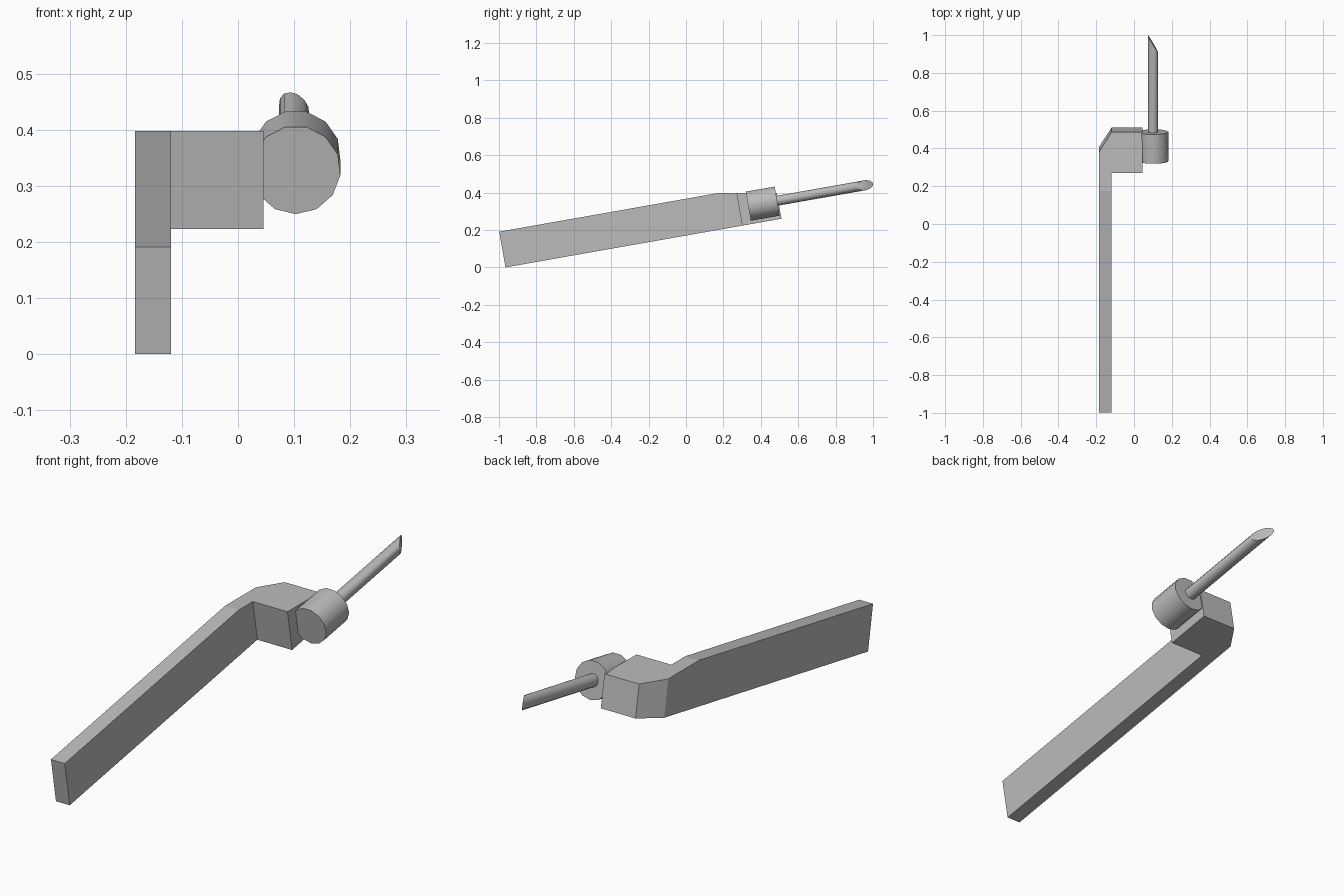
import bpy, bmesh, math
from mathutils import Matrix

cube = bpy.data.objects.get("Cube")
if cube:
    bpy.data.objects.remove(cube, do_unlink=True)

grey = bpy.data.materials.new("plain_grey")
grey.use_nodes = True
GREY = (0.5, 0.5, 0.5, 1)
grey.diffuse_color = GREY
grey.node_tree.nodes["Principled BSDF"].inputs["Base Color"].default_value = GREY

# Everything is built along y, then tilted up from the heel of the arm
TILT = Matrix.Translation((0, -0.965, 0)) @ Matrix.Rotation(math.radians(10), 4, "X")


def finish(name, bm, smooth=False):
    bmesh.ops.recalc_face_normals(bm, faces=bm.faces)
    mesh = bpy.data.meshes.new(name)
    bm.to_mesh(mesh)
    bm.free()
    mesh.materials.append(grey)
    obj = bpy.data.objects.new(name, mesh)
    bpy.context.collection.objects.link(obj)
    if smooth:
        bpy.ops.object.select_all(action="DESELECT")
        obj.select_set(True)
        bpy.context.view_layer.objects.active = obj
        bpy.ops.object.shade_smooth_by_angle(angle=math.radians(35))


def rod(name, x, z, radius, y0, y1, sides, slant=0.0):
    """Cylinder along y whose far end may be cut on a slant across x."""
    bm = bmesh.new()
    rings = []
    for y, cut in ((y0, 0), (y1, slant)):
        ring = []
        for i in range(sides):
            a = 2 * math.pi * i / sides - math.pi / 2
            c, s = math.cos(a), math.sin(a)
            ring.append(bm.verts.new((x + radius * c, y - cut * c, z + radius * s)))
        rings.append(ring)
        bm.faces.new(ring)
    for i in range(sides):
        j = (i + 1) % sides
        bm.faces.new((rings[0][i], rings[0][j], rings[1][j], rings[1][i]))
    bm.transform(TILT)
    finish(name, bm, True)


# Arm and bent head: one L-shaped outline, raised and levelled off on top
outline = [(-0.184, 0), (-0.119, 0), (-0.119, 1.285), (0.045, 1.285),
           (0.045, 1.498), (-0.119, 1.498), (-0.184, 1.396)]
bm = bmesh.new()
base = bm.faces.new([bm.verts.new((x, y, 0)) for x, y in outline])
top = bmesh.ops.extrude_face_region(bm, geom=[base])["geom"]
bmesh.ops.translate(bm, vec=(0, 0, 0.194),
                    verts=[g for g in top if isinstance(g, bmesh.types.BMVert)])
bm.transform(TILT)
bmesh.ops.bisect_plane(bm, geom=bm.verts[:] + bm.edges[:] + bm.faces[:],
                       plane_co=(0, 0, 0.398), plane_no=(0, 0, 1), clear_outer=True)
bmesh.ops.holes_fill(bm, edges=[e for e in bm.edges if e.is_boundary], sides=0)
finish("arm_and_head", bm)

# Holder barrel and the slant-cut needle
rod("barrel", 0.103, 0.098, 0.08, 1.335, 1.492, 13)
rod("needle", 0.1, 0.099, 0.027, 1.45, 1.967, 13, slant=0.046)
